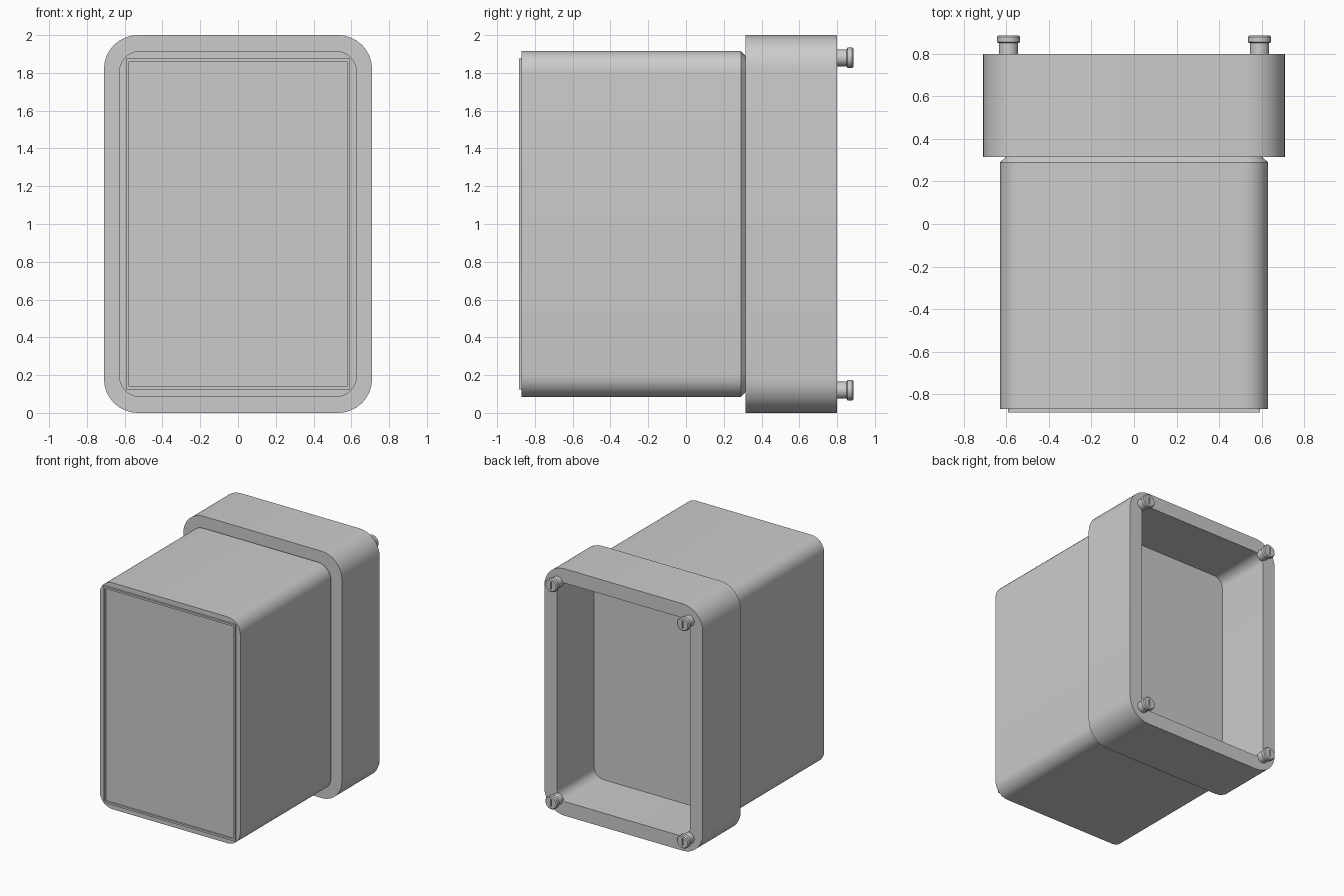
import bpy, bmesh, math
from mathutils import Matrix

old = bpy.data.objects.get("Cube")
if old:
    bpy.data.objects.remove(old, do_unlink=True)

grey = bpy.data.materials.new("plain grey")
grey.use_nodes = True
COLOUR = (0.6, 0.6, 0.6, 1)
grey.diffuse_color = COLOUR
grey.node_tree.nodes["Principled BSDF"].inputs["Base Color"].default_value = COLOUR

MID_Z = 1.0


def finish(bm, name, smooth=True):
    bmesh.ops.recalc_face_normals(bm, faces=bm.faces)
    mesh = bpy.data.meshes.new(name)
    bm.to_mesh(mesh)
    bm.free()
    mesh.materials.append(grey)
    obj = bpy.data.objects.new(name, mesh)
    bpy.context.collection.objects.link(obj)
    if smooth:
        bpy.ops.object.select_all(action="DESELECT")
        obj.select_set(True)
        bpy.context.view_layer.objects.active = obj
        bpy.ops.object.shade_smooth_by_angle(angle=math.radians(30))
    return obj


def rounded_ring(bm, y, half_w, half_h, radius, steps=8):
    """Ring of vertices round a rounded rectangle facing along y."""
    ring = []
    for k, (sx, sz) in enumerate([(1, 1), (-1, 1), (-1, -1), (1, -1)]):
        for i in range(steps + 1):
            a = math.pi / 2 * (k + i / steps)
            x = sx * (half_w - radius) + radius * math.cos(a)
            z = sz * (half_h - radius) + radius * math.sin(a)
            ring.append(bm.verts.new((x, y, MID_Z + z)))
    return ring


def loft(name, sections):
    """Skin rounded rectangles in order and cap both ends."""
    bm = bmesh.new()
    rings = [rounded_ring(bm, *s) for s in sections]
    for a, b in zip(rings, rings[1:]):
        for i in range(len(a)):
            j = (i + 1) % len(a)
            bm.faces.new((a[i], a[j], b[j], b[i]))
    bm.faces.new(rings[0])
    bm.faces.new(rings[-1])
    return finish(bm, name)


# Main housing with a chamfered rear edge
loft("housing", [
    (-0.87, 0.63, 0.917, 0.115),
    (0.29, 0.63, 0.917, 0.115),
    (0.317, 0.60, 0.887, 0.085),
])

# Wide rear collar with an open pocket
loft("rear_collar", [
    (0.315, 0.71, 1.0, 0.18),
    (0.80, 0.71, 1.0, 0.18),
    (0.80, 0.595, 0.885, 0.08),
    (0.325, 0.595, 0.885, 0.08),
])

# Thin square lip framing the front panel
bm = bmesh.new()
loops = []
for y, inset in [(-0.865, 0), (-0.885, 0), (-0.885, 0.016), (-0.865, 0.016)]:
    w, h = 0.592 - inset, 0.877 - inset
    loops.append([bm.verts.new((sx * w, y, MID_Z + sz * h))
                  for sx, sz in [(1, 1), (-1, 1), (-1, -1), (1, -1)]])
for k in range(4):
    a, b = loops[k], loops[(k + 1) % 4]
    for i in range(4):
        j = (i + 1) % 4
        bm.faces.new((a[i], a[j], b[j], b[i]))
finish(bm, "front_lip", smooth=False)


# Turned corner pins with slotted heads
PIN_PROFILE = [(0.79, 0.045), (0.85, 0.045), (0.855, 0.054),
               (0.88, 0.054), (0.887, 0.047)]


def pin(name, x, z, sides=24):
    bm = bmesh.new()
    rings = []
    for y, r in PIN_PROFILE:
        rings.append([bm.verts.new((x + r * math.cos(t), y, z + r * math.sin(t)))
                      for t in (2 * math.pi * i / sides for i in range(sides))])
    for a, b in zip(rings, rings[1:]):
        for i in range(sides):
            j = (i + 1) % sides
            bm.faces.new((a[i], a[j], b[j], b[i]))
    bm.faces.new(rings[0])
    bm.faces.new(rings[-1])
    obj = finish(bm, name)

    # Slot cutter
    cut = bmesh.new()
    place = Matrix.Translation((x, 0.887, z)) @ Matrix.Diagonal((0.01, 0.02, 0.06, 1))
    bmesh.ops.create_cube(cut, size=1, matrix=place)
    cutter = finish(cut, name + "_slot_cutter", smooth=False)
    mod = obj.modifiers.new("slot", "BOOLEAN")
    mod.operation = "DIFFERENCE"
    mod.solver = "EXACT"
    mod.object = cutter
    bpy.context.view_layer.objects.active = obj
    bpy.ops.object.modifier_apply(modifier=mod.name)
    bpy.data.objects.remove(cutter, do_unlink=True)


for side, sx in (("left", 1), ("right", -1)):
    for level, sz in (("upper", 1), ("lower", -1)):
        pin(f"{level}_{side}_pin", sx * 0.59, MID_Z + sz * 0.88)
